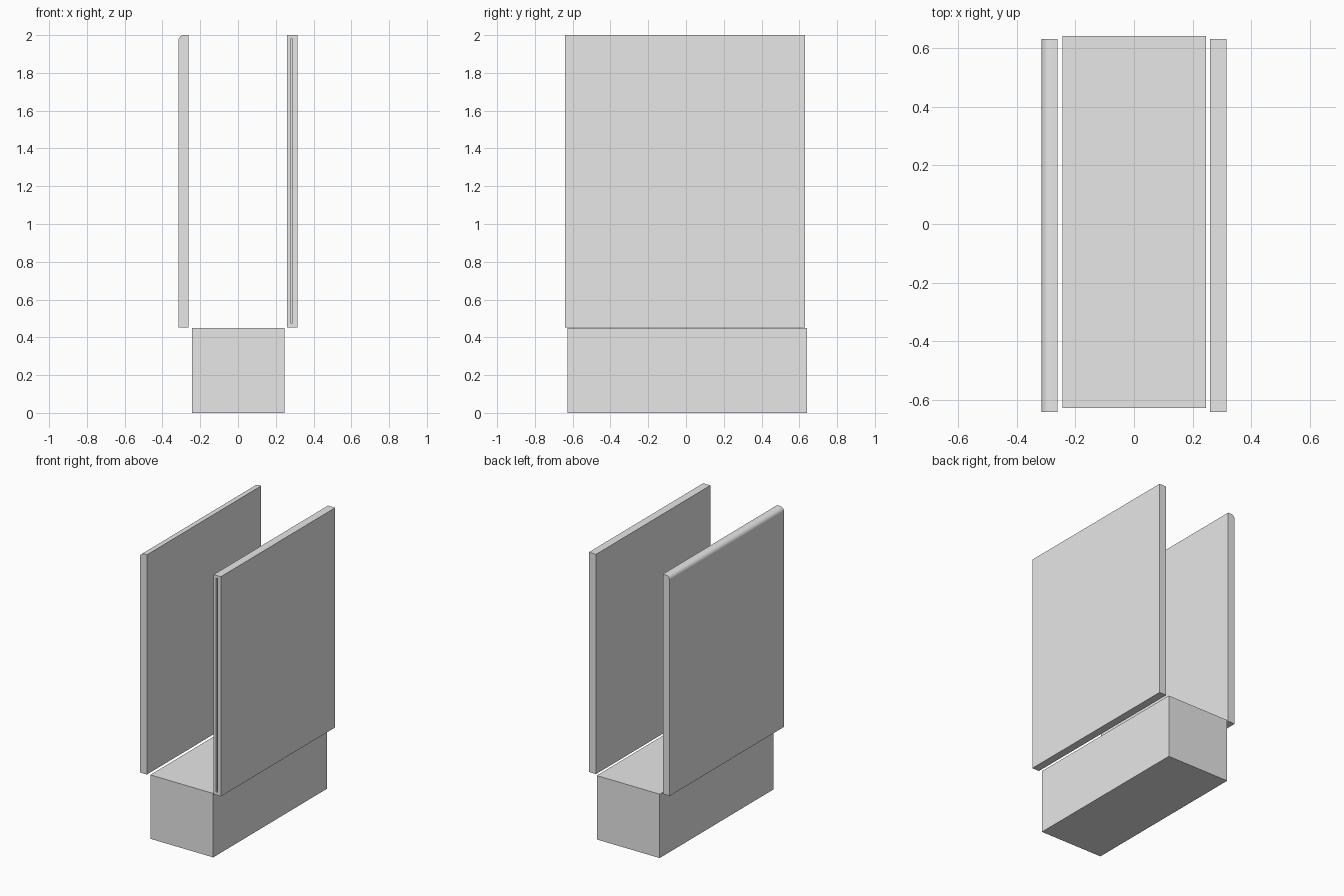
import bpy
import bmesh
from mathutils import Vector

old = bpy.data.objects.get("Cube")
if old:
    bpy.data.objects.remove(old, do_unlink=True)

grey = bpy.data.materials.new("light grey")
grey.use_nodes = True
colour = (0.8, 0.8, 0.8, 1)
grey.diffuse_color = colour
grey.node_tree.nodes["Principled BSDF"].inputs["Base Color"].default_value = colour


def box(name, low, high, edit=None):
    """Box between two corners, with an optional bmesh edit."""
    low, high = Vector(low), Vector(high)
    bm = bmesh.new()
    bmesh.ops.create_cube(bm, size=1)
    for v in bm.verts:
        v.co = (low + high) / 2 + v.co * (high - low)
    if edit:
        edit(bm)
    bmesh.ops.recalc_face_normals(bm, faces=bm.faces)
    mesh = bpy.data.meshes.new(name)
    bm.to_mesh(mesh)
    bm.free()
    mesh.materials.append(grey)
    obj = bpy.data.objects.new(name, mesh)
    bpy.context.collection.objects.link(obj)
    return obj


def round_outer_top(bm):
    top = max(v.co.z for v in bm.verts)
    outer = min(v.co.x for v in bm.verts)
    edges = [e for e in bm.edges
             if all(v.co.z > top - 0.001 and v.co.x < outer + 0.001 for v in e.verts)]
    bmesh.ops.bevel(bm, geom=edges, offset=0.03, segments=8, profile=0.5, affect='EDGES')


# Base block
box("base_block", (-0.244, -0.627, 0), (0.246, 0.641, 0.45))

# Side panels
right_panel = box("right_panel", (-0.315, -0.641, 0.453), (-0.261, 0.631, 2), round_outer_top)
left_panel = box("left_panel", (0.259, -0.641, 0.453), (0.315, 0.631, 2))

# Thin slot in the front edge of the left panel
cutter = box("slot_cutter", (0.278, -0.7, 0.475), (0.288, -0.62, 1.98))
cutter.hide_render = True
cutter.hide_viewport = True
slot = left_panel.modifiers.new("front_slot", 'BOOLEAN')
slot.operation = 'DIFFERENCE'
slot.solver = 'EXACT'
slot.object = cutter

# Smooth the rounded edge only
bpy.ops.object.select_all(action='DESELECT')
right_panel.select_set(True)
bpy.context.view_layer.objects.active = right_panel
bpy.ops.object.shade_smooth_by_angle()
